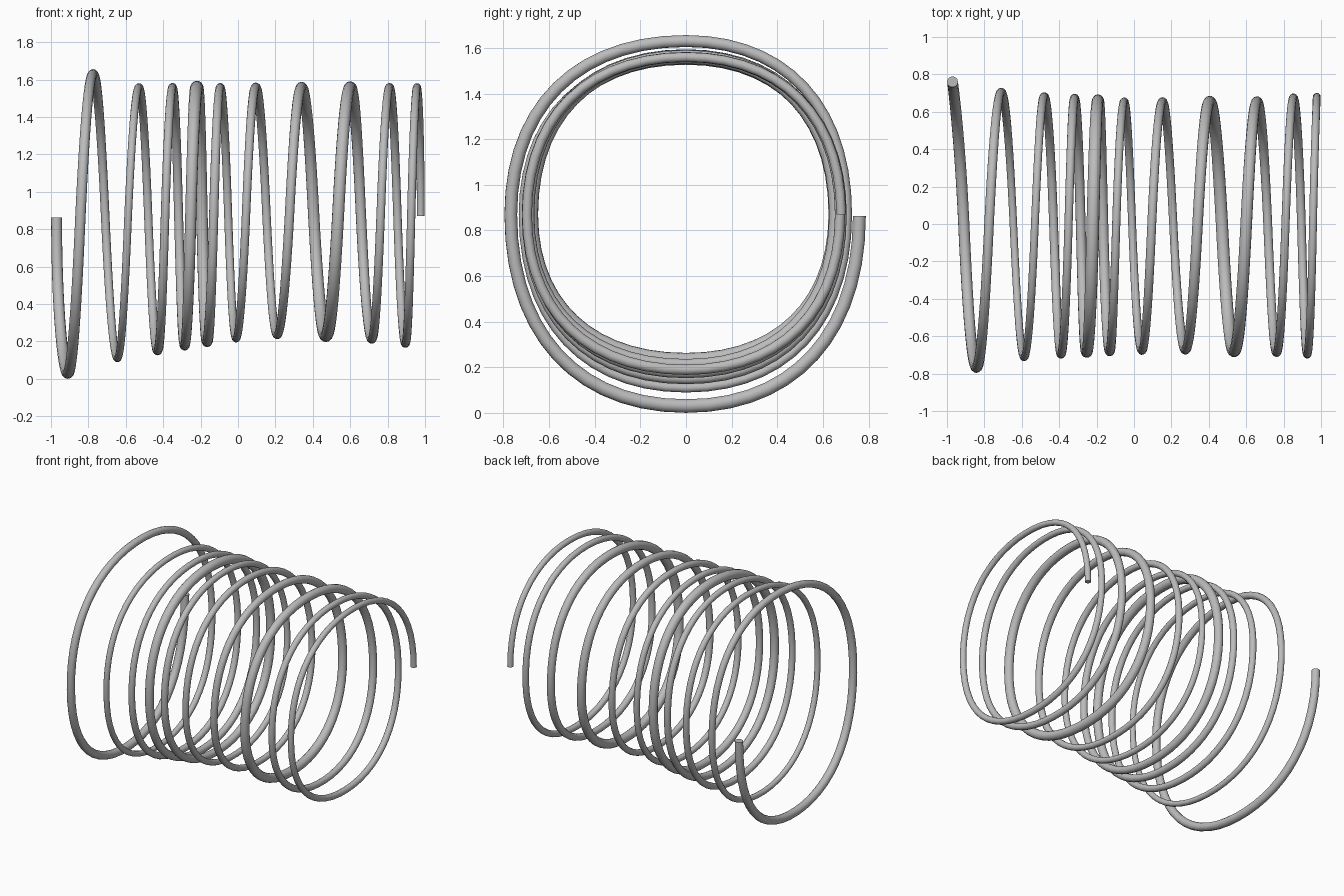
import bpy
from mathutils import Vector

cube = bpy.data.objects.get("Cube")
if cube:
    bpy.data.objects.remove(cube, do_unlink=True)

# Brushed steel colour
steel = bpy.data.materials.new("steel_grey")
steel.use_nodes = True
grey = (0.5, 0.5, 0.5, 1.0)
steel.diffuse_color = grey
steel.node_tree.nodes["Principled BSDF"].inputs["Base Color"].default_value = grey

# One row per turn: bottom x, bottom z, front y, top x, next back y, bottom and top wire radius
TURNS = [
    (-.91, .03, -.768, -.775, .705, .03, .026),
    (-.645, .109, -.713, -.53, .682, .02, .021),
    (-.43, .15, -.697, -.35, .672, .024, .022),
    (-.285, .178, -.685, -.22, .662, .026, .034),
    (-.165, .198, -.682, -.095, .655, .028, .022),
    (-.01, .216, -.677, .095, .655, .021, .024),
    (.21, .234, -.673, .34, .655, .022, .028),
    (.47, .23, -.68, .60, .655, .033, .031),
    (.715, .212, -.688, .81, .675, .024, .022),
    (.895, .189, -.697, .957, .68, .023, .021),
]
MID_Z = 0.87
FULLNESS = 0.62  # handle length, a little squarer than a circle

# Quarter-turn knots of the coil
knots = [(Vector((-.97, .76, .863)), .029)]
for i, (bx, bz, fy, tx, by, bottom_r, top_r) in enumerate(TURNS):
    last = i == len(TURNS) - 1
    top_z = 1.63 if i == 0 else 1.56
    back_x = .977 if last else (tx + TURNS[i + 1][0]) / 2
    back_r = top_r if last else (top_r + TURNS[i + 1][5]) / 2
    knots += [
        (Vector((bx, 0, bz)), bottom_r),
        (Vector((bx / 2 + tx / 2, fy, MID_Z)), (bottom_r + top_r) / 2),
        (Vector((tx, 0, top_z)), top_r),
        (Vector((back_x, by, MID_Z)), back_r),
    ]

# Wire path with full quarter arcs
curve = bpy.data.curves.new("coil_spring", 'CURVE')
curve.dimensions = '3D'
curve.resolution_u = 14
curve.bevel_depth = 1.0
curve.bevel_resolution = 5
curve.use_fill_caps = True
path = curve.splines.new('BEZIER')
path.bezier_points.add(len(knots) - 1)
path.radius_interpolation = 'EASE'

for i, (point, (pos, radius)) in enumerate(zip(path.bezier_points, knots)):
    before = knots[max(i - 1, 0)][0]
    after = knots[min(i + 1, len(knots) - 1)][0]
    at_end = i in (0, len(knots) - 1)
    drift = 0 if at_end else (after.x - before.x) / 6

    def handle(neighbour, sign):
        if i % 2:   # bottom and top run along y
            return pos + Vector((sign * drift, neighbour.y * FULLNESS, 0))
        return pos + Vector((sign * drift, 0, (neighbour.z - pos.z) * FULLNESS))

    point.handle_left_type = point.handle_right_type = 'FREE'
    point.co = pos
    point.handle_left = handle(before, -1)
    point.handle_right = handle(after, 1)
    point.radius = radius

spring = bpy.data.objects.new("coil_spring", curve)
bpy.context.collection.objects.link(spring)
curve.materials.append(steel)

# Solid wire mesh with crisp end caps
bpy.ops.object.select_all(action='DESELECT')
spring.select_set(True)
bpy.context.view_layer.objects.active = spring
bpy.ops.object.convert(target='MESH')
bpy.ops.object.shade_smooth_by_angle()
